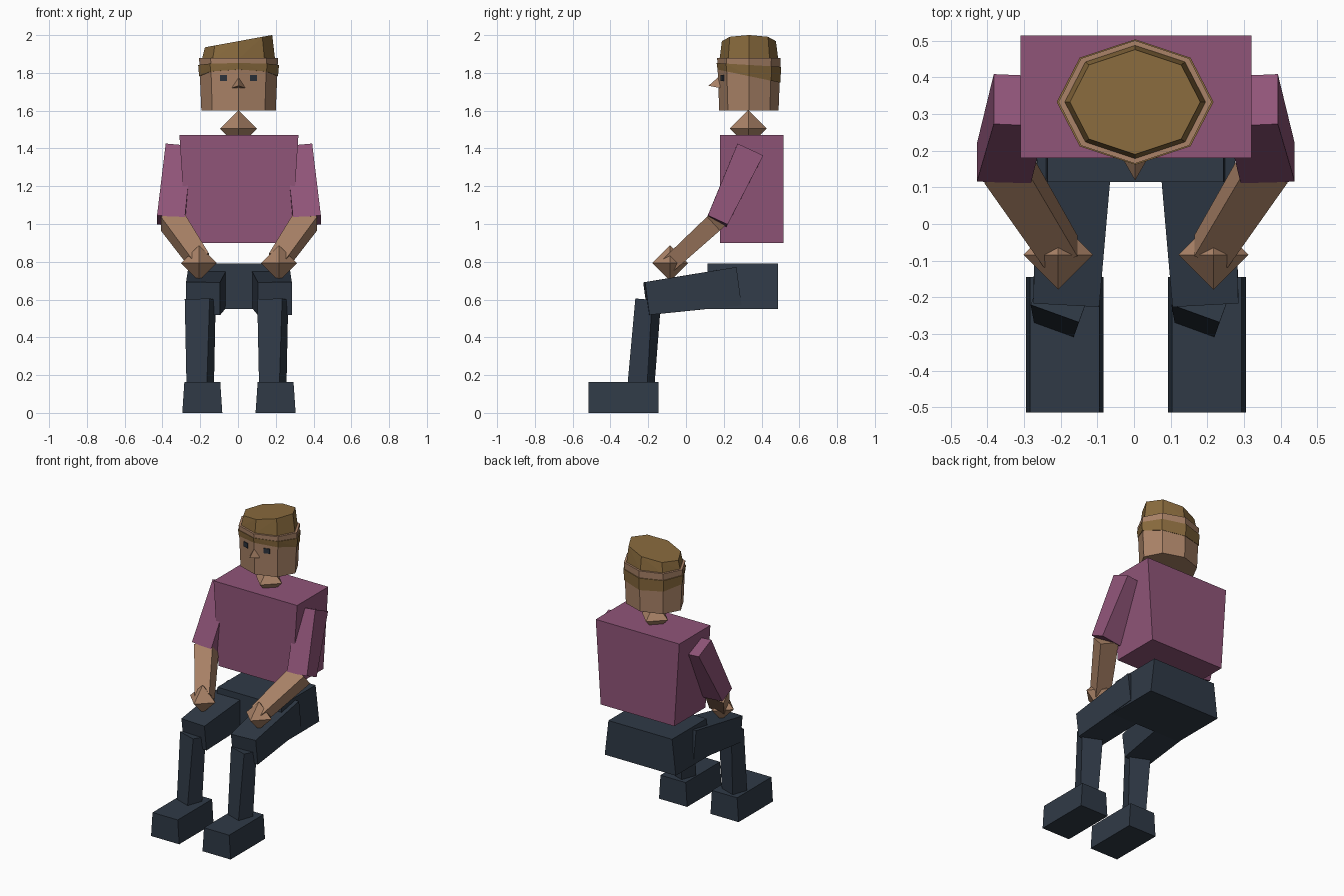
import bpy, bmesh, math
from mathutils import Vector

if "Cube" in bpy.data.objects:
    bpy.data.objects.remove(bpy.data.objects["Cube"])


def material(name, rgb):
    m = bpy.data.materials.new(name)
    m.diffuse_color = (*rgb, 1)
    m.use_nodes = True
    m.node_tree.nodes["Principled BSDF"].inputs["Base Color"].default_value = m.diffuse_color
    return m


SHIRT = material("plum shirt", (0.28, 0.09, 0.19))
SKIN = material("skin", (0.40, 0.225, 0.135))
HAIR = material("brown hair", (0.25, 0.145, 0.047))
NAVY = material("dark navy", (0.029, 0.042, 0.062))
EYE = material("eye", (0.025, 0.032, 0.045))


def hull(name, pts, mat):
    """Flat-faced convex part through the given points."""
    bm = bmesh.new()
    for p in pts:
        bm.verts.new(p)
    bmesh.ops.convex_hull(bm, input=bm.verts[:])
    bmesh.ops.dissolve_limit(bm, angle_limit=0.02, verts=bm.verts[:], edges=bm.edges[:])
    bmesh.ops.recalc_face_normals(bm, faces=bm.faces[:])
    me = bpy.data.meshes.new(name)
    bm.to_mesh(me)
    bm.free()
    me.materials.append(mat)
    ob = bpy.data.objects.new(name, me)
    bpy.context.collection.objects.link(ob)
    return ob


def block(name, cx, top, bottom, y0, y1, z0, z1, mat):
    """Box with different half widths at top and bottom."""
    hull(name, [(cx + s * w, y, z) for w, z in ((bottom, z0), (top, z1))
                for s in (-1, 1) for y in (y0, y1)], mat)


def limb(name, p0, p1, size0, size1, mat, yaw=0):
    """Tapered four-sided segment between two joints."""
    p0, p1 = Vector(p0), Vector(p1)
    a = (p1 - p0).normalized()
    side = Vector((math.cos(yaw), math.sin(yaw), 0))
    side = (side - a * side.dot(a)).normalized()
    front = a.cross(side)
    hull(name, [p + side * (i * w / 2) + front * (j * d / 2)
                for p, (w, d) in ((p0, size0), (p1, size1))
                for i in (-1, 1) for j in (-1, 1)], mat)


def octahedron(name, c, r, mat):
    c = Vector(c)
    hull(name, [c + Vector([s * r if i == k else 0 for i in range(3)])
                for k in range(3) for s in (-1, 1)], mat)


def ring(rx, ry, z, slope_x=0, slope_y=0):
    """Eight-sided head ring, optionally tilted."""
    pts = []
    for k in range(8):
        x, y = rx * math.cos(k * math.pi / 4), ry * math.sin(k * math.pi / 4)
        pts.append((x + 0.003, y + 0.333, z + slope_x * x + slope_y * y))
    return pts


# Torso and pelvis
block("torso", 0.005, 0.315, 0.278, 0.18, 0.515, 0.90, 1.47, SHIRT)
block("pelvis", 0.004, 0.24, 0.268, 0.115, 0.487, 0.55, 0.79, NAVY)

# Arms and legs
for s, side in ((-1, "right"), (1, "left")):
    o = 0.005

    def at(x, y, z):
        return (s * x + o, y, z)

    limb(side + "_upper_arm", at(0.318, 0.338, 1.388), at(0.36, 0.165, 1.015),
         (0.14, 0.15), (0.148, 0.115), SHIRT)
    limb(side + "_forearm", at(0.357, 0.165, 1.02), at(0.205, -0.075, 0.80),
         (0.125, 0.10), (0.10, 0.085), SKIN)
    octahedron(side + "_hand", at(0.212, -0.084, 0.793), 0.095, SKIN)
    limb(side + "_thigh", at(0.163, 0.275, 0.67), at(0.19, -0.21, 0.605),
         (0.21, 0.205), (0.18, 0.175), NAVY)
    cx = 0.192 * s - 0.008
    limb(side + "_shin", (cx, -0.20, 0.60), (cx, -0.238, 0.15),
         (0.14, 0.095), (0.115, 0.11), NAVY, math.radians(-20))
    block(side + "_foot", 0.194 * s + o, 0.095, 0.106, -0.515, -0.145, 0, 0.163, NAVY)

# Neck, head and hair
octahedron("neck", (0.003, 0.33, 1.505), 0.098, SKIN)
hull("head", ring(0.197, 0.157, 1.60) + ring(0.209, 0.168, 1.88), SKIN)
hull("hair_cap", ring(0.193, 0.155, 1.875) + ring(0.178, 0.143, 1.968, slope_x=0.183), HAIR)
hull("hair_band", ring(0.209, 0.166, 1.783, slope_y=-0.21)
     + ring(0.214, 0.171, 1.842, slope_y=-0.06), HAIR)

# Face: nose wedge and thin eye plates lying on the front facets
hull("nose", [(0.003, 0.18, 1.785), (-0.032, 0.18, 1.72), (0.038, 0.18, 1.72),
              (0.003, 0.119, 1.732)], SKIN)
for s, side in ((-1, "right"), (1, "left")):
    hull(side + "_eye", [(s * x + 0.003, 0.167 + 0.33 * x + d, z) for x in (0.06, 0.098)
                         for z in (1.757, 1.79) for d in (-0.004, 0.004)], EYE)
